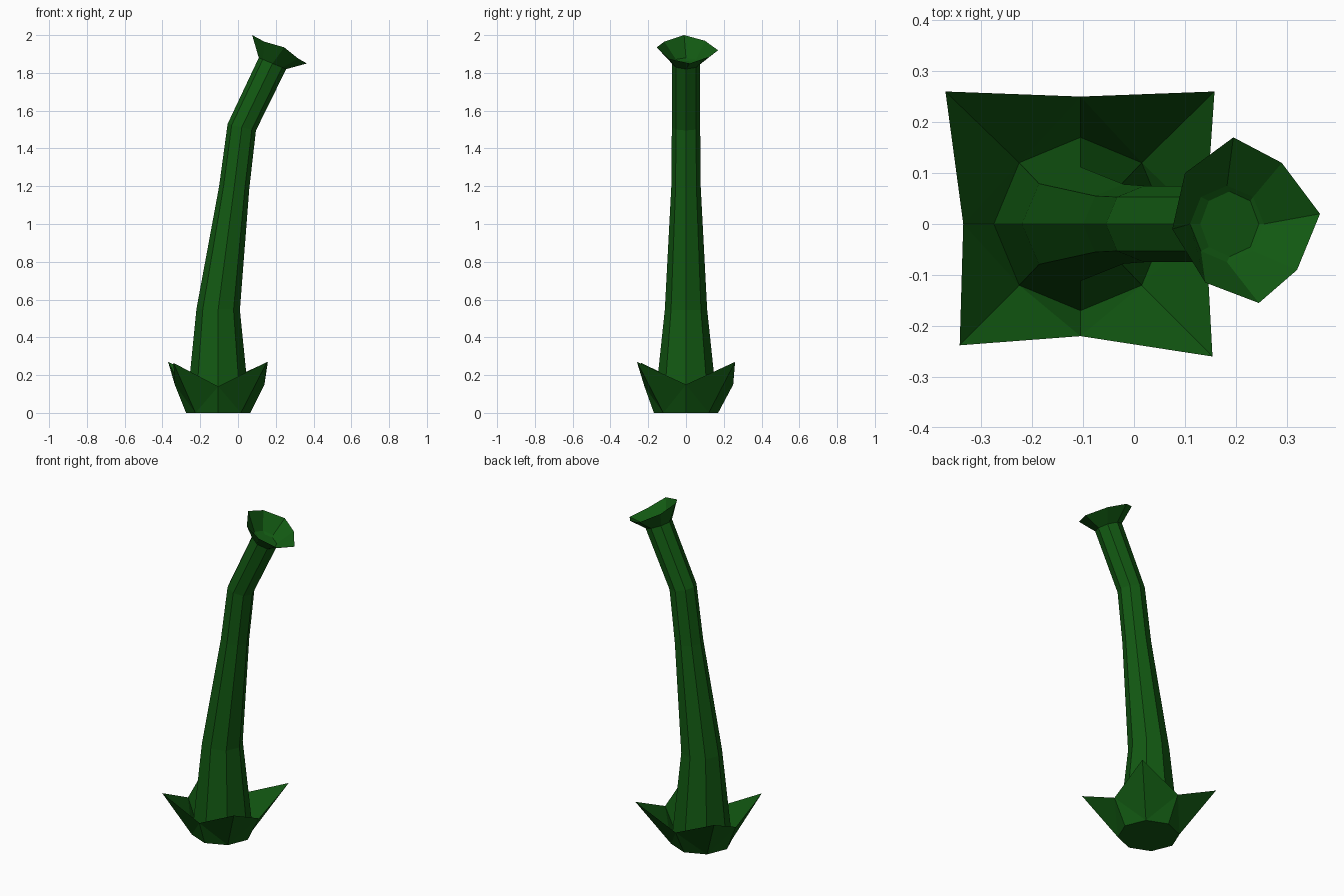
import bpy, bmesh
from math import cos, sin, pi
from mathutils import Vector

cube = bpy.data.objects.get("Cube")
if cube:
    bpy.data.objects.remove(cube, do_unlink=True)

SIDES = 8
BASE_X = -0.105

green = bpy.data.materials.new("dark_green")
green.use_nodes = True
green.diffuse_color = (0.006, 0.1, 0.006, 1)
green.node_tree.nodes["Principled BSDF"].inputs["Base Color"].default_value = green.diffuse_color


def ring(left, right, depth):
    """Tilted octagon between a left and a right (x, z) point."""
    a, b = Vector((left[0], 0, left[1])), Vector((right[0], 0, right[1]))
    mid, half = (a + b) / 2, (b - a) / 2
    return [mid + half * cos(2 * pi * i / SIDES) + Vector((0, depth * sin(2 * pi * i / SIDES), 0))
            for i in range(SIDES)]


def loft(name, rings, cap_start=False, cap_end=False):
    """Skin a list of matching rings with flat quads."""
    bm = bmesh.new()
    loops = [[bm.verts.new(p) for p in r] for r in rings]
    for low, high in zip(loops, loops[1:]):
        for i in range(SIDES):
            j = (i + 1) % SIDES
            bm.faces.new((low[i], low[j], high[j], high[i]))
    if cap_start:
        bm.faces.new(loops[0][::-1])
    if cap_end:
        bm.faces.new(loops[-1])
    mesh = bpy.data.meshes.new(name)
    bm.to_mesh(mesh)
    bm.free()
    mesh.materials.append(green)
    obj = bpy.data.objects.new(name, mesh)
    bpy.context.collection.objects.link(obj)
    return obj


# Stem: tapering, bent octagonal tube
base = ring((-0.275, 0), (0.065, 0), 0.17)
neck = ring((0.11, 1.88), (0.255, 1.82), 0.075)
loft("stem", [
    base,
    ring((-0.22, 0.55), (0.01, 0.545), 0.112),
    ring((-0.10, 1.2), (0.06, 1.19), 0.078),
    ring((-0.055, 1.53), (0.095, 1.495), 0.075),
    neck,
], cap_start=True)

# Leaf cup: four pointed corners with dips between them
leaf_edge = [Vector(p) for p in (
    (0.14, 0, 0.15), (0.158, 0.26, 0.27),
    (BASE_X, 0.25, 0.15), (-0.37, 0.26, 0.27),
    (-0.335, 0, 0.15), (-0.342, -0.238, 0.265),
    (BASE_X, -0.22, 0.14), (0.154, -0.26, 0.27))]
cup = loft("leaf_cup", [base, leaf_edge])
# Fold each leaf along the line from the base corner to its tip
bm = bmesh.new()
bm.from_mesh(cup.data)
bmesh.ops.triangulate(bm, faces=bm.faces[:], quad_method='SHORT_EDGE')
bm.to_mesh(cup.data)
bm.free()

# Flared mouth with a recessed floor
rim = [Vector(p) for p in (
    (0.365, 0.02, 1.85), (0.29, 0.12, 1.885),
    (0.195, 0.17, 1.92), (0.10, 0.10, 1.97),
    (0.075, -0.01, 2.0), (0.14, -0.115, 1.965),
    (0.245, -0.155, 1.935), (0.32, -0.09, 1.875))]
loft("flared_mouth", [neck, rim])
floor = ring((0.13, 1.864), (0.245, 1.816), 0.064)
loft("mouth_floor", [neck, floor], cap_end=True)
